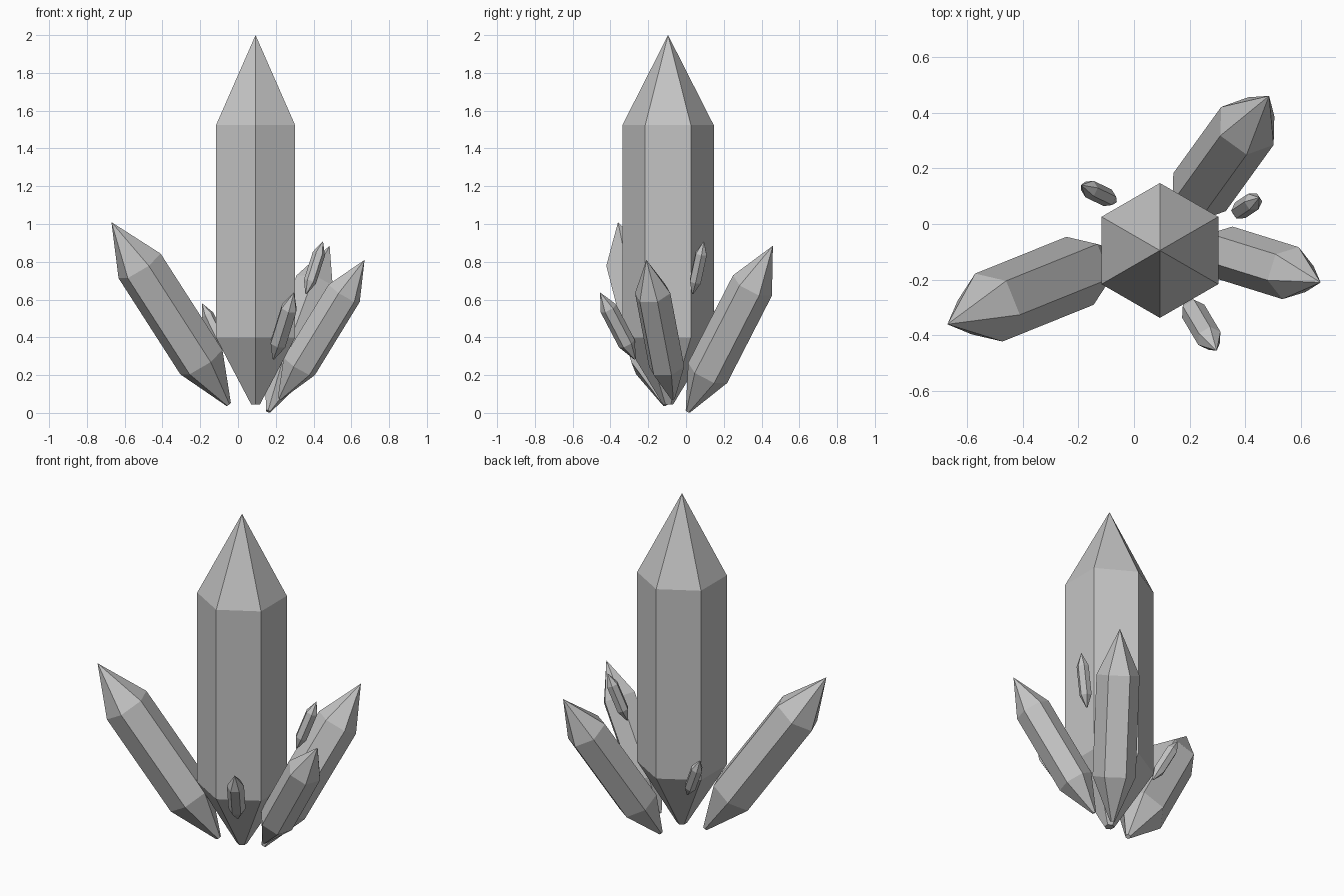
import bpy, bmesh, math
from mathutils import Vector

if "Cube" in bpy.data.objects:
    bpy.data.objects.remove(bpy.data.objects["Cube"])

# Single stone colour
grey = bpy.data.materials.new("stone_grey")
grey.diffuse_color = (0.55, 0.55, 0.55, 1.0)
grey.use_nodes = True
grey.node_tree.nodes["Principled BSDF"].inputs["Base Color"].default_value = grey.diffuse_color


def crystal(name, base, tip, radius, lower, upper, foot):
    """Six-sided crystal: blunt foot, tapered root, straight shaft, pointed tip."""
    base, tip = Vector(base), Vector(tip)
    axis = tip - base
    lean = Vector((axis.x, axis.y, 0))
    # One pair of corners lies level, square to the direction of lean
    side = Vector((-axis.y, axis.x, 0)).normalized() if lean.length > 0.01 else Vector((0, 1, 0))
    up = axis.normalized().cross(side)
    bm = bmesh.new()
    rings = []
    for t, r in ((0, foot), (lower, radius), (upper, radius)):
        rings.append([bm.verts.new(base + axis * t + r * (
            side * math.cos(k * math.pi / 3) + up * math.sin(k * math.pi / 3)))
            for k in range(6)])
    point = bm.verts.new(tip)
    bm.faces.new(rings[0])
    for k in range(6):
        n = (k + 1) % 6
        for a, b in zip(rings, rings[1:]):
            bm.faces.new((a[k], a[n], b[n], b[k]))
        bm.faces.new((rings[2][k], rings[2][n], point))
    bmesh.ops.recalc_face_normals(bm, faces=bm.faces)
    mesh = bpy.data.meshes.new(name)
    bm.to_mesh(mesh)
    bm.free()
    mesh.materials.append(grey)
    bpy.context.collection.objects.link(bpy.data.objects.new(name, mesh))


# Tall upright crystal
crystal("main_crystal", (0.093, -0.095, 0.045), (0.093, -0.095, 2.0), 0.242, 0.181, 0.756, 0.027)

# Leaning crystals and small shards share one set of proportions
for name, base, tip in (
    ("left_crystal", (-0.05, -0.11, 0.045), (-0.67, -0.36, 1.01)),
    ("right_crystal", (0.22, -0.07, 0.075), (0.67, -0.21, 0.81)),
    ("back_crystal", (0.16, 0.01, 0.008), (0.485, 0.46, 0.885)),
    ("front_shard", (0.187, -0.27, 0.285), (0.297, -0.455, 0.638)),
    ("right_shard", (0.36, 0.035, 0.63), (0.45, 0.095, 0.91)),
    ("left_shard", (-0.065, 0.08, 0.32), (-0.19, 0.14, 0.58)),
):
    length = (Vector(tip) - Vector(base)).length
    crystal(name, base, tip, 0.112 * length, 0.232, 0.76, 0.0125 * length)
